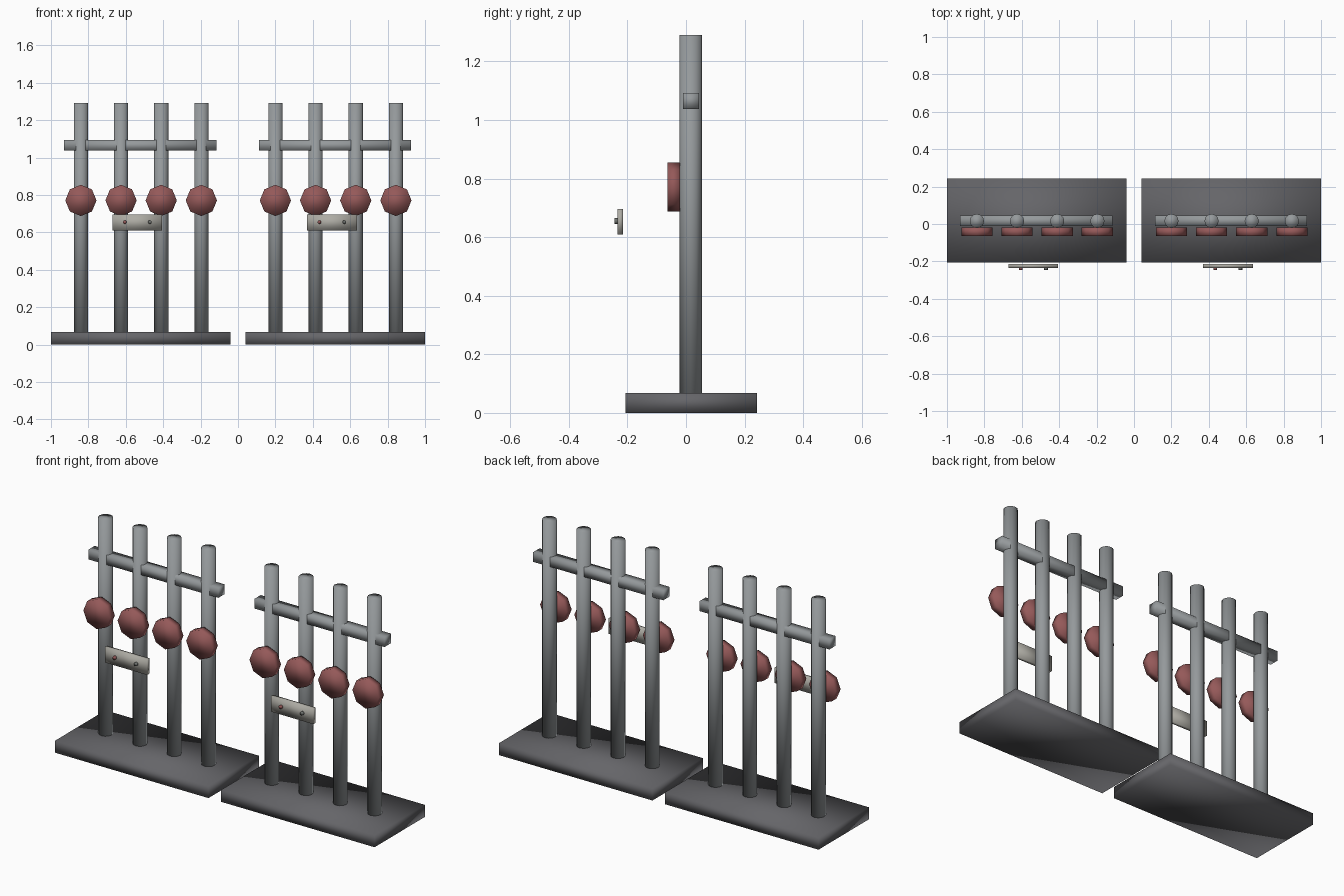
import bpy, bmesh, math
from mathutils import Matrix

if "Cube" in bpy.data.objects:
    bpy.data.objects.remove(bpy.data.objects["Cube"])


def material(name, rgb):
    m = bpy.data.materials.new(name)
    m.diffuse_color = (*rgb, 1)
    m.use_nodes = True
    m.node_tree.nodes["Principled BSDF"].inputs["Base Color"].default_value = m.diffuse_color
    return m


DARK = material("dark_metal", (0.13, 0.13, 0.14))
STEEL = material("steel", (0.30, 0.32, 0.33))
RED = material("red_paint", (0.30, 0.10, 0.10))
PALE = material("pale_plate", (0.42, 0.41, 0.37))
GREY = material("rivet_grey", (0.16, 0.17, 0.16))


def finish(bm, name, mat):
    for f in bm.faces:
        f.smooth = True
    me = bpy.data.meshes.new(name)
    bm.to_mesh(me)
    bm.free()
    me.materials.append(mat)
    ob = bpy.data.objects.new(name, me)
    bpy.context.collection.objects.link(ob)
    return ob


def box(name, lo, hi, mat):
    bm = bmesh.new()
    size = [b - a for a, b in zip(lo, hi)]
    mid = [(a + b) / 2 for a, b in zip(lo, hi)]
    bmesh.ops.create_cube(bm, size=1, matrix=Matrix.Translation(mid) @ Matrix.Diagonal((*size, 1)))
    return finish(bm, name, mat)


def cylinder(name, centre, radius, depth, sides, mat, facing_front=False):
    bm = bmesh.new()
    m = Matrix.Translation(centre)
    if facing_front:
        m = m @ Matrix.Rotation(math.pi / 2, 4, 'X')
    bmesh.ops.create_cone(bm, cap_ends=True, segments=sides, radius1=radius,
                          radius2=radius, depth=depth, matrix=m)
    return finish(bm, name, mat)


# Two identical racks side by side
for side, x0 in (("left", -1.0), ("right", 0.04)):
    # Base slab
    box(f"{side}_base", (x0, -0.207, 0), (x0 + 0.96, 0.243, 0.068), DARK)
    # Crossbar through the posts
    box(f"{side}_crossbar", (x0 + 0.071, -0.011, 1.038), (x0 + 0.885, 0.045, 1.093), STEEL)
    # Posts, each with a round red target disc in front
    for i in range(4):
        x = x0 + 0.16 + 0.2147 * i
        cylinder(f"{side}_post_{i + 1}", (x, 0.016, 0.6755), 0.038, 1.231, 12, STEEL)
        cylinder(f"{side}_disc_{i + 1}", (x, -0.042, 0.771), 0.0835, 0.044, 8, RED, True)
    # Small plate with two rivets, standing clear of the posts
    box(f"{side}_plate", (x0 + 0.33, -0.234, 0.609), (x0 + 0.595, -0.215, 0.697), PALE)
    for label, dx, mat in (("red", 0.395, RED), ("grey", 0.529, GREY)):
        cylinder(f"{side}_{label}_rivet", (x0 + dx, -0.238, 0.655), 0.010, 0.014, 8, mat, True)
